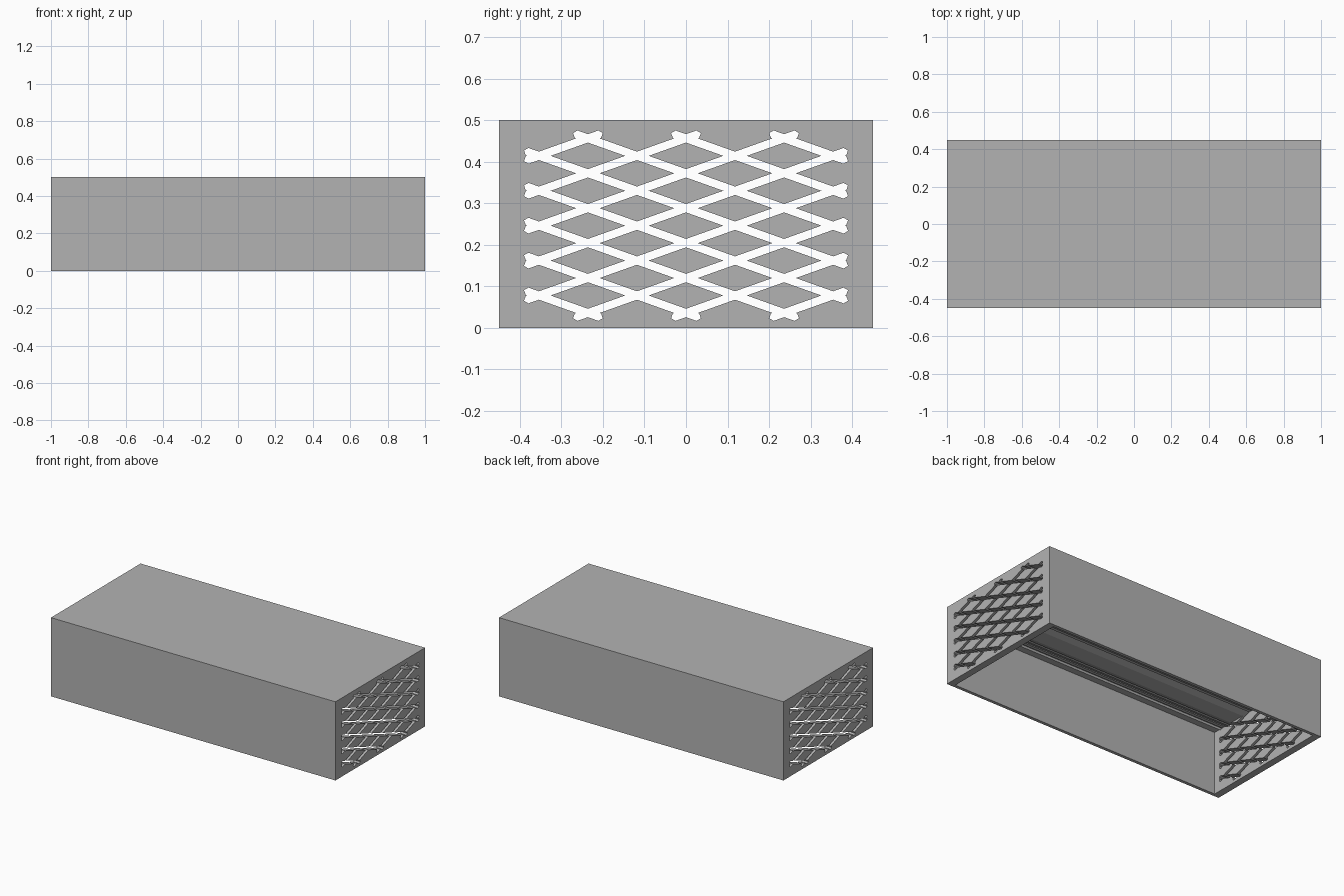
import bpy, bmesh, math
from mathutils import Vector

if "Cube" in bpy.data.objects:
    bpy.data.objects.remove(bpy.data.objects["Cube"], do_unlink=True)

grey = bpy.data.materials.new("plain_grey")
grey.use_nodes = True
grey.diffuse_color = (0.45, 0.45, 0.45, 1)
grey.node_tree.nodes["Principled BSDF"].inputs["Base Color"].default_value = (0.45, 0.45, 0.45, 1)


def make_object(name, bm):
    bmesh.ops.recalc_face_normals(bm, faces=bm.faces)
    mesh = bpy.data.meshes.new(name)
    bm.to_mesh(mesh)
    bm.free()
    mesh.materials.append(grey)
    obj = bpy.data.objects.new(name, mesh)
    bpy.context.collection.objects.link(obj)
    return obj


def box(name, size, centre):
    bm = bmesh.new()
    bmesh.ops.create_cube(bm, size=1)
    bmesh.ops.scale(bm, vec=size, verts=bm.verts)
    bmesh.ops.translate(bm, vec=centre, verts=bm.verts)
    return make_object(name, bm)


# Lattice slots: long bars running the whole length, one set per diagonal
STEP_Y, STEP_Z, MID_Z = 0.118, 0.042, 0.246
COLS, ROWS = 3, 5
HALF_WIDTH, OVERRUN, TIP = 0.0095, 0.03, 0.008


def slot_set(name, slant):
    bm = bmesh.new()
    along = Vector((0, STEP_Y, slant * STEP_Z)).normalized()
    across = Vector((0, -along.z, along.y)) * HALF_WIDTH
    for c in range(1 - COLS - ROWS, COLS + ROWS, 2):
        first, last = max(-COLS, c - ROWS), min(COLS, c + ROWS)
        ends = [Vector((-1.1, i * STEP_Y, MID_Z + slant * (i - c) * STEP_Z)) for i in (first, last)]
        a, b = ends[0] - along * OVERRUN, ends[1] + along * OVERRUN
        outline = [a + across, a - along * TIP, a - across,
                   b - across, b + along * TIP, b + across]
        face = bm.faces.new([bm.verts.new(p) for p in outline])
        grown = bmesh.ops.extrude_face_region(bm, geom=[face])["geom"]
        bmesh.ops.translate(bm, vec=(2.2, 0, 0),
                            verts=[v for v in grown if isinstance(v, bmesh.types.BMVert)])
    return make_object(name, bm)


# Housing, open underneath, with thick roof and ends
housing = box("housing", (2, 0.9, 0.5), (0, 0, 0.25))
cutters = [box("cavity_cutter", (1.91, 0.86, 0.5), (0, 0, 0.15)),
           slot_set("rising_slots_cutter", 1), slot_set("falling_slots_cutter", -1)]
for cutter in cutters:
    cutter.hide_render = True
    cut = housing.modifiers.new(cutter.name, "BOOLEAN")
    cut.operation, cut.solver, cut.object = "DIFFERENCE", "EXACT", cutter

# Apply the cuts and discard the cutters
bpy.context.view_layer.objects.active = housing
housing.select_set(True)
for cutter in cutters:
    bpy.ops.object.modifier_apply(modifier=cutter.name)
    bpy.data.objects.remove(cutter, do_unlink=True)
